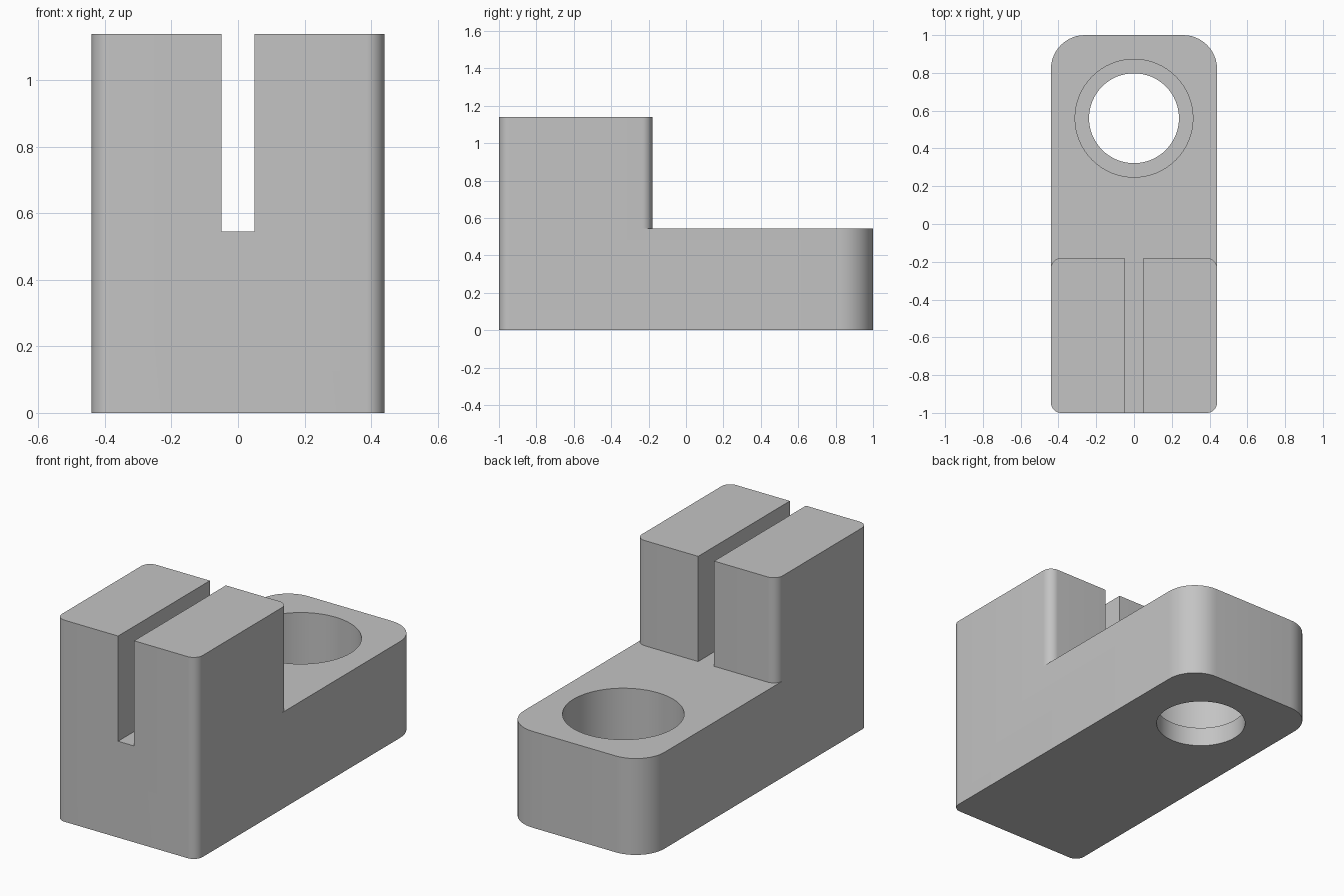
import bpy, bmesh
from math import cos, sin, pi, radians

if "Cube" in bpy.data.objects:
    bpy.data.objects.remove(bpy.data.objects["Cube"], do_unlink=True)

HALF_W, HEIGHT, STEP_Z = 0.44, 1.14, 0.545
STEP_Y, SLOT = -0.18, 0.05
R_BACK, R_SMALL = 0.18, 0.055
BORE_Y, LEDGE_Z = 0.56, 0.11

grey = bpy.data.materials.new("plain grey")
grey.use_nodes = True
colour = (0.55, 0.55, 0.55, 1)
grey.diffuse_color = colour
grey.node_tree.nodes["Principled BSDF"].inputs["Base Color"].default_value = colour


def arc(cx, cy, r, start, end, steps=12):
    angles = [radians(start + (end - start) * i / steps) for i in range(steps + 1)]
    return [(cx + r * cos(a), cy + r * sin(a)) for a in angles]


def mirrored(half):
    """Close an outline by mirroring its +x half."""
    return half + [(-x, y) for x, y in reversed(half)]


def prism(name, outline, z0, z1):
    bm = bmesh.new()
    face = bm.faces.new([bm.verts.new((x, y, z0)) for x, y in outline])
    top = bmesh.ops.extrude_face_region(bm, geom=[face])["geom"]
    bmesh.ops.translate(bm, verts=[v for v in top if isinstance(v, bmesh.types.BMVert)],
                        vec=(0, 0, z1 - z0))
    bmesh.ops.recalc_face_normals(bm, faces=bm.faces)
    mesh = bpy.data.meshes.new(name)
    bm.to_mesh(mesh)
    bm.free()
    mesh.materials.append(grey)
    obj = bpy.data.objects.new(name, mesh)
    bpy.context.collection.objects.link(obj)
    return obj


def cut(body, cutter):
    cutter.hide_render = True
    mod = body.modifiers.new(cutter.name, "BOOLEAN")
    mod.operation, mod.solver, mod.object = "DIFFERENCE", "EXACT", cutter
    bpy.context.view_layer.objects.active = body
    bpy.ops.object.modifier_apply(modifier=mod.name)
    bpy.data.objects.remove(cutter, do_unlink=True)


# Full-height block: small front corners, large back corners
body = prism("clamp_body", mirrored(
    arc(HALF_W - R_SMALL, -1 + R_SMALL, R_SMALL, -90, 0)
    + arc(HALF_W - R_BACK, 1 - R_BACK, R_BACK, 0, 90)), 0, HEIGHT)

# One T-shaped cut leaves the low back and the slot between two round-cornered jaws
cut(body, prism("step_and_slot_cutter", mirrored(
    [(SLOT, -1.2), (SLOT, STEP_Y)]
    + arc(HALF_W - R_SMALL, STEP_Y - R_SMALL, R_SMALL, 90, 0)
    + [(0.7, STEP_Y - R_SMALL), (0.7, 1.2)]), STEP_Z, HEIGHT + 0.2))

# Through hole with a wider counterbore from above
for name, radius, bottom in (("hole_cutter", 0.238, -0.2), ("counterbore_cutter", 0.312, LEDGE_Z)):
    cut(body, prism(name, arc(0, BORE_Y, radius, 0, 360, 64)[:-1], bottom, 0.9))

bpy.ops.object.select_all(action="DESELECT")
body.select_set(True)
bpy.context.view_layer.objects.active = body
bpy.ops.object.shade_smooth_by_angle(angle=radians(30))
